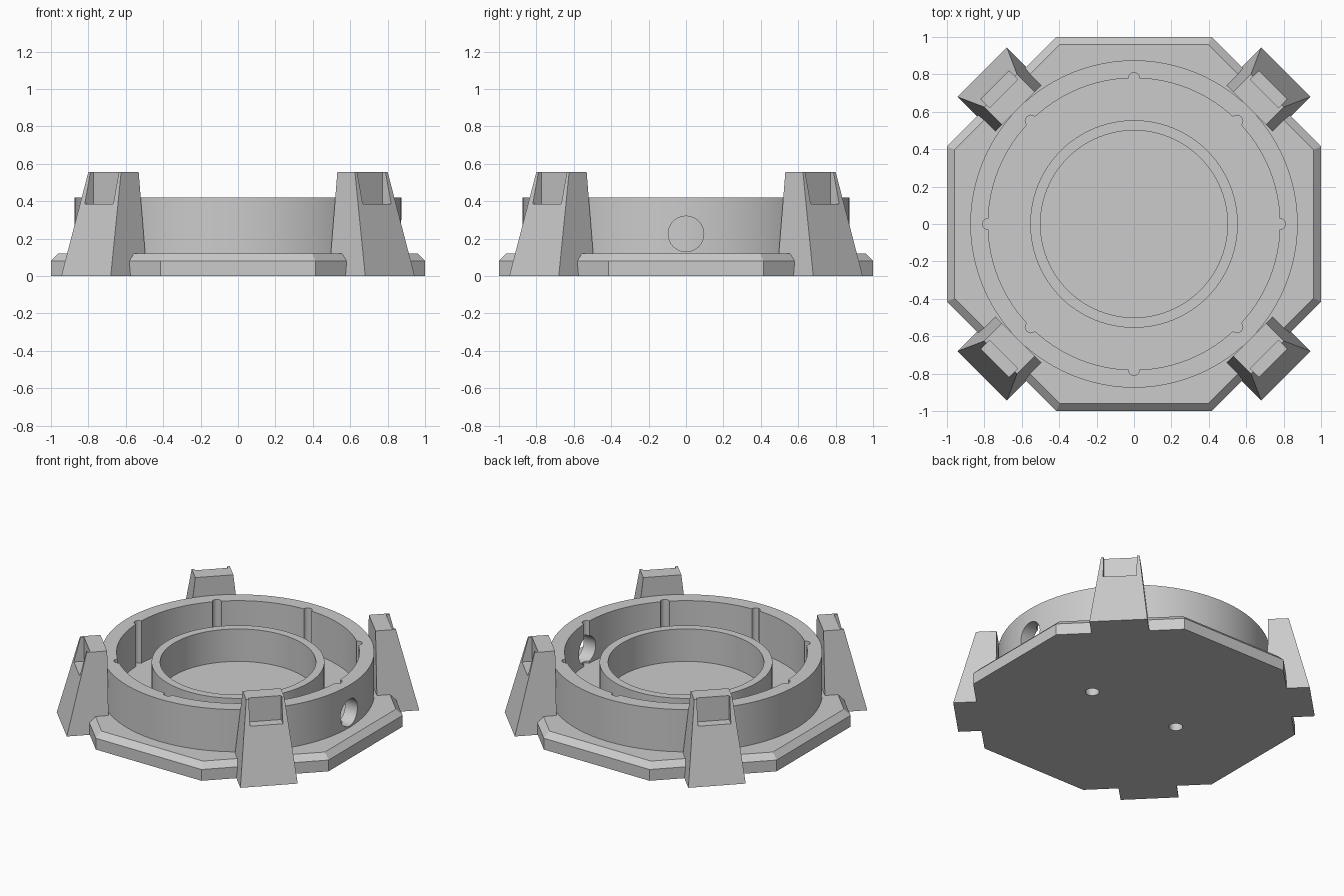
import bpy, bmesh
from math import radians, pi, cos, sin
from mathutils import Matrix, Vector

if "Cube" in bpy.data.objects:
    bpy.data.objects.remove(bpy.data.objects["Cube"])

grey = bpy.data.materials.new("plain_grey")
grey.use_nodes = True
grey.diffuse_color = (0.6, 0.6, 0.6, 1)
grey.node_tree.nodes["Principled BSDF"].inputs["Base Color"].default_value = (0.6, 0.6, 0.6, 1)


def make(name, bm):
    bmesh.ops.recalc_face_normals(bm, faces=bm.faces)
    mesh = bpy.data.meshes.new(name)
    bm.to_mesh(mesh)
    bm.free()
    mesh.materials.append(grey)
    ob = bpy.data.objects.new(name, mesh)
    bpy.context.collection.objects.link(ob)
    return ob


def add_rod(bm, radius, depth, matrix, sides=32):
    bmesh.ops.create_cone(bm, cap_ends=True, segments=sides, radius1=radius,
                          radius2=radius, depth=depth, matrix=matrix)


def frustum(name, bottom, top, z0, z1):
    """Solid between two rings of (x, y) points."""
    bm = bmesh.new()
    lo = [bm.verts.new((x, y, z0)) for x, y in bottom]
    hi = [bm.verts.new((x, y, z1)) for x, y in top]
    n = len(lo)
    bm.faces.new(lo)
    bm.faces.new(hi)
    for i in range(n):
        j = (i + 1) % n
        bm.faces.new((lo[i], lo[j], hi[j], hi[i]))
    return make(name, bm)


def tube(name, outer, inner, z0, z1, sides=96):
    bm = bmesh.new()
    profile = ((outer, z0), (outer, z1), (inner, z1), (inner, z0))
    loops = [[bm.verts.new((r * cos(a), r * sin(a), z)) for r, z in profile]
             for a in (2 * pi * i / sides for i in range(sides))]
    for i, a in enumerate(loops):
        b = loops[(i + 1) % sides]
        for k in range(4):
            m = (k + 1) % 4
            bm.faces.new((a[k], b[k], b[m], a[m]))
    return make(name, bm)


def cut(ob, cutter):
    """Subtract the cutter and bake the result."""
    mod = ob.modifiers.new("cut", "BOOLEAN")
    mod.operation = "DIFFERENCE"
    mod.solver = "EXACT"
    mod.object = cutter
    cutter.hide_render = True
    bpy.context.view_layer.update()
    done = bpy.data.meshes.new_from_object(ob.evaluated_get(bpy.context.evaluated_depsgraph_get()))
    ob.modifiers.clear()
    ob.data = done
    bpy.data.objects.remove(cutter)


def smooth(ob):
    bpy.ops.object.select_all(action="DESELECT")
    ob.select_set(True)
    bpy.context.view_layer.objects.active = ob
    bpy.ops.object.shade_smooth_by_angle(angle=radians(30))


def octagon(apothem):
    r = apothem / cos(pi / 8)
    return [(r * cos(a), r * sin(a)) for a in (pi / 8 + i * pi / 4 for i in range(8))]


# Octagonal base plate: straight rim with a chamfered upper edge
bm = bmesh.new()
rows = [[bm.verts.new((x, y, z)) for x, y in octagon(a)]
        for a, z in ((1, 0), (1, 0.08), (0.96, 0.12))]
bm.faces.new(rows[0])
bm.faces.new(rows[2])
for lo, hi in zip(rows, rows[1:]):
    for i in range(8):
        j = (i + 1) % 8
        bm.faces.new((lo[i], lo[j], hi[j], hi[i]))
base = make("base_plate", bm)

# Two blind screw holes in the underside
bm = bmesh.new()
for side in (-1, 1):
    add_rod(bm, 0.045, 0.2, Matrix.Translation((side * 0.35, 0, -0.01)))
cut(base, make("screw_hole_cutter", bm))

# Outer ring with eight grooves inside and one round side opening
outer_ring = tube("outer_ring", 0.875, 0.78, 0.11, 0.42)
bm = bmesh.new()
for i in range(8):
    a = i * pi / 4
    add_rod(bm, 0.03, 0.6, Matrix.Translation((0.78 * cos(a), 0.78 * sin(a), 0.4)), 16)
cut(outer_ring, make("groove_cutter", bm))
bm = bmesh.new()
add_rod(bm, 0.095, 0.4, Matrix.Translation((0.83, 0, 0.225)) @ Matrix.Rotation(pi / 2, 4, "Y"), 48)
cut(outer_ring, make("side_opening_cutter", bm))
smooth(outer_ring)

# Lower inner ring
smooth(tube("inner_ring", 0.555, 0.5, 0.11, 0.35))

# Four tapered corner legs, each with a notch in the outer face
for i, place in enumerate(("back_left", "back_right", "front_right", "front_left")):
    leg = frustum(place + "_leg",
                  [(0.875, -0.187), (1.149, -0.187), (1.149, 0.187), (0.875, 0.187)],
                  [(0.875, -0.124), (1.008, -0.124), (1.008, 0.124), (0.875, 0.124)],
                  0, 0.555)
    bm = bmesh.new()
    bmesh.ops.create_cube(bm, size=1, matrix=Matrix.Translation((1.085, 0, 0.485))
                          @ Matrix.Diagonal(Vector((0.2, 0.215, 0.2, 1))))
    cut(leg, make("notch_cutter", bm))
    leg.rotation_euler.z = pi / 4 + i * pi / 2
